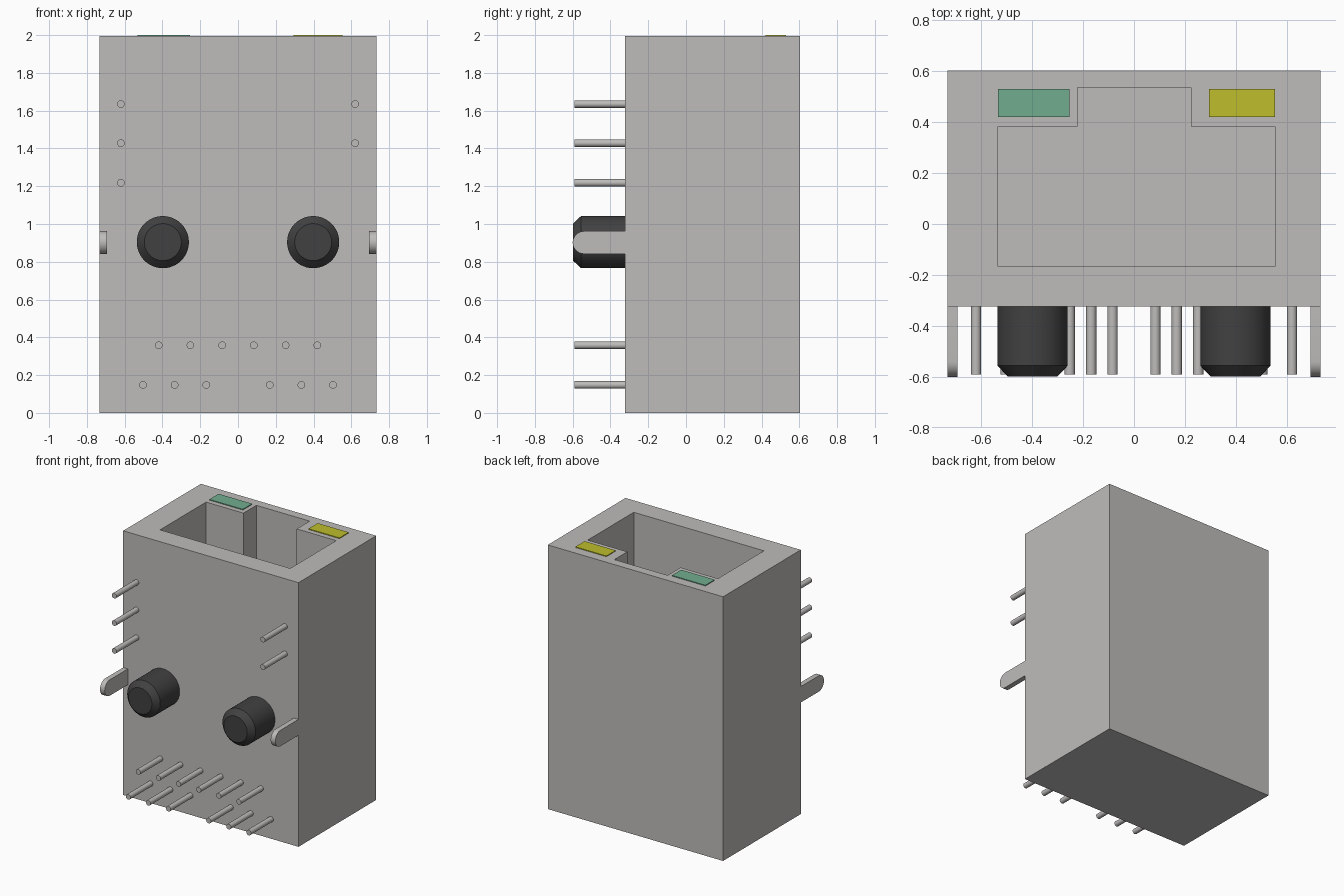
import bpy, bmesh, math

if "Cube" in bpy.data.objects:
    bpy.data.objects.remove(bpy.data.objects["Cube"], do_unlink=True)


def material(name, rgb):
    m = bpy.data.materials.new(name)
    m.use_nodes = True
    m.diffuse_color = (*rgb, 1)
    m.node_tree.nodes["Principled BSDF"].inputs["Base Color"].default_value = (*rgb, 1)
    return m


GREY = material("shell_grey", (0.515, 0.505, 0.49))
BLACK = material("peg_black", (0.053, 0.053, 0.053))
GREEN = material("lamp_green", (0.165, 0.413, 0.27))
YELLOW = material("lamp_yellow", (0.515, 0.515, 0.026))


def finish(name, bm, mat, smooth=False):
    bmesh.ops.recalc_face_normals(bm, faces=bm.faces)
    mesh = bpy.data.meshes.new(name)
    bm.to_mesh(mesh)
    bm.free()
    obj = bpy.data.objects.new(name, mesh)
    bpy.context.collection.objects.link(obj)
    mesh.materials.append(mat)
    bpy.ops.object.select_all(action='DESELECT')
    obj.select_set(True)
    bpy.context.view_layer.objects.active = obj
    if smooth:
        bpy.ops.object.shade_smooth_by_angle(angle=math.radians(30))
    return obj


def prism(name, points, direction, mat, smooth=False):
    """Extrude a closed outline of 3D points along a direction."""
    bm = bmesh.new()
    face = bm.faces.new([bm.verts.new(p) for p in points])
    ext = bmesh.ops.extrude_face_region(bm, geom=[face], use_keep_orig=True)
    moved = [v for v in ext["geom"] if isinstance(v, bmesh.types.BMVert)]
    bmesh.ops.translate(bm, verts=moved, vec=direction)
    return finish(name, bm, mat, smooth)


def box(name, x0, x1, y0, y1, z0, z1, mat):
    outline = [(x0, y0, z0), (x1, y0, z0), (x1, y1, z0), (x0, y1, z0)]
    return prism(name, outline, (0, 0, z1 - z0), mat)


def turned(name, x, z, profile, sides, mat):
    """Round part along y from (radius, y) rings, capped at both ends."""
    bm = bmesh.new()
    rings = []
    for r, y in profile:
        angles = [2 * math.pi * i / sides for i in range(sides)]
        rings.append([bm.verts.new((x + r * math.cos(a), y, z + r * math.sin(a)))
                      for a in angles])
    for a, b in zip(rings, rings[1:]):
        for i in range(sides):
            j = (i + 1) % sides
            bm.faces.new((a[i], a[j], b[j], b[i]))
    bm.faces.new(rings[0])
    bm.faces.new(rings[-1])
    return finish(name, bm, mat, True)


# Housing with a stepped plug opening sunk from the top
FRONT, BACK, TOP = -0.324, 0.603, 1.994
housing = box("housing", -0.732, 0.732, FRONT, BACK, 0, TOP, GREY)
opening = [(-0.534, -0.167), (0.553, -0.167), (0.553, 0.382), (0.223, 0.382),
           (0.223, 0.536), (-0.222, 0.536), (-0.222, 0.382), (-0.534, 0.382)]
cutter = prism("opening_cutter", [(x, y, 0.9) for x, y in opening], (0, 0, 1.3), GREY)
cutter.hide_render = True
cut = housing.modifiers.new("plug_opening", 'BOOLEAN')
cut.operation, cut.solver, cut.object = 'DIFFERENCE', 'EXACT', cutter
bpy.context.view_layer.objects.active = housing
bpy.ops.object.modifier_apply(modifier=cut.name)
bpy.data.objects.remove(cutter, do_unlink=True)

# Indicator lamps on the top rim
box("green_lamp", -0.533, -0.254, 0.42, 0.53, TOP - 0.003, 2.0, GREEN)
box("yellow_lamp", 0.294, 0.553, 0.42, 0.53, TOP - 0.003, 2.0, YELLOW)

# Contact pins
pins = [(-0.62, 1.635), (-0.62, 1.428), (-0.62, 1.218), (0.62, 1.635), (0.62, 1.428)]
pins += [(-0.42 + 0.168 * i, 0.358) for i in range(6)]
pins += [(s * (0.168 + 0.1675 * i), 0.148) for s in (-1, 1) for i in range(3)]
for n, (x, z) in enumerate(pins, 1):
    turned(f"pin_{n}", x, z, [(0.02, FRONT + 0.01), (0.02, -0.591)], 20, GREY)

# Locating pegs with chamfered tips, and round-ended board tabs
for side, s in (("right", -1), ("left", 1)):
    turned(f"{side}_peg", s * 0.398, 0.904,
           [(0.138, FRONT + 0.01), (0.138, -0.556), (0.098, -0.598)], 48, BLACK)
    r = 0.06
    outline = [(FRONT + 0.002, 0.902 + r)]
    for i in range(17):
        a = math.pi / 2 + math.pi * i / 16
        outline.append((-0.54 + r * math.cos(a), 0.902 + r * math.sin(a)))
    outline.append((FRONT + 0.002, 0.902 - r))
    prism(f"{side}_tab", [(s * 0.732, y, z) for y, z in outline],
          (-s * 0.039, 0, 0), GREY, True)
